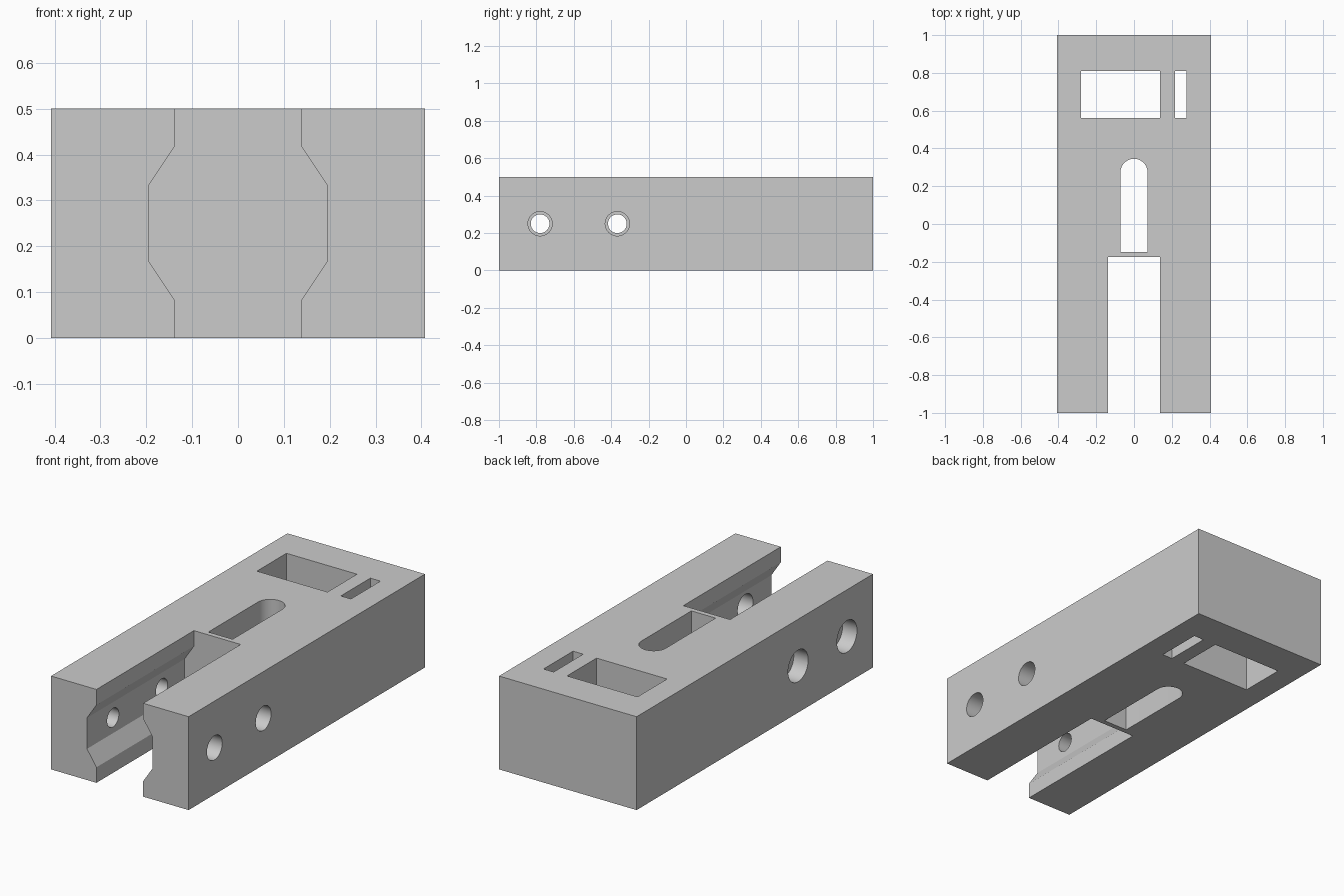
import bpy, bmesh, math
from mathutils import Matrix, Vector

if "Cube" in bpy.data.objects:
    bpy.data.objects.remove(bpy.data.objects["Cube"])

W, H = 0.4075, 0.5           # half width, height
grey = bpy.data.materials.new("plain grey")
grey.diffuse_color = (0.6, 0.6, 0.6, 1)
grey.use_nodes = True
grey.node_tree.nodes["Principled BSDF"].inputs["Base Color"].default_value = grey.diffuse_color


def prism(name, outline, axis, start, end):
    """Extrude a 2D outline along x, y or z."""
    place = {"x": lambda a, b: Vector((start, a, b)),
             "y": lambda a, b: Vector((a, start, b)),
             "z": lambda a, b: Vector((a, b, start))}[axis]
    direction = Vector([float(axis == c) for c in "xyz"]) * (end - start)
    bm = bmesh.new()
    face = bm.faces.new([bm.verts.new(place(a, b)) for a, b in outline])
    new = bmesh.ops.extrude_face_region(bm, geom=[face])["geom"]
    bmesh.ops.translate(bm, vec=direction,
                        verts=[v for v in new if isinstance(v, bmesh.types.BMVert)])
    bmesh.ops.recalc_face_normals(bm, faces=bm.faces)
    mesh = bpy.data.meshes.new(name)
    bm.to_mesh(mesh)
    bm.free()
    mesh.materials.append(grey)
    obj = bpy.data.objects.new(name, mesh)
    bpy.context.collection.objects.link(obj)
    return obj


def rect(a0, a1, b0, b1):
    return [(a0, b0), (a1, b0), (a1, b1), (a0, b1)]


def arc(a, b, r, begin, finish, steps):
    angles = [begin + (finish - begin) * i / steps for i in range(steps + 1)]
    return [(a + r * math.cos(t), b + r * math.sin(t)) for t in angles]


# Main block
body = prism("clamp_block", rect(-W, W, -1, 1), "z", 0, H)
cutters = []

# Open front channel with a wider groove at mid height
side = [(0.1385, -0.1), (0.1385, 0.083), (0.1945, 0.167),
        (0.1945, 0.333), (0.1385, 0.417), (0.1385, 0.6)]
channel = side + [(-x, z) for x, z in reversed(side)]
cutters.append(prism("channel_cutter", channel, "y", -1.1, -0.175))

# Round-ended slot behind the channel
slot = [(-0.072, -0.148), (0.072, -0.148)] + arc(0, 0.273, 0.072, 0, math.pi, 24)
cutters.append(prism("slot_cutter", slot, "z", -0.1, 0.6))

# Rectangular windows near the back
cutters.append(prism("window_cutter", rect(-0.28, 0.138, 0.56, 0.81), "z", -0.1, 0.6))
cutters.append(prism("small_window_cutter", rect(0.217, 0.277, 0.56, 0.81), "z", -0.1, 0.6))

# Bolt holes: wide on the right arm, narrow with a counterbore on the left arm
for y in (-0.78, -0.367):
    for r, x0, x1 in ((0.065, 0.0, 0.5), (0.05, -0.5, 0.0), (0.085, -0.5, -W + 0.085)):
        circle = arc(y, 0.25, r, 0, 2 * math.pi, 40)[:-1]
        cutters.append(prism("hole_cutter", circle, "x", x0, x1))

# Cut everything out of the block
for cutter in cutters:
    cutter.hide_render = True
    mod = body.modifiers.new(cutter.name, "BOOLEAN")
    mod.operation = "DIFFERENCE"
    mod.solver = "EXACT"
    mod.object = cutter
bpy.context.view_layer.objects.active = body
body.select_set(True)
for mod in list(body.modifiers):
    bpy.ops.object.modifier_apply(modifier=mod.name)
for cutter in cutters:
    bpy.data.objects.remove(cutter)

# Smooth round walls, sharp edges elsewhere
bpy.ops.object.select_all(action="DESELECT")
body.select_set(True)
bpy.ops.object.shade_smooth_by_angle(angle=math.radians(25))
